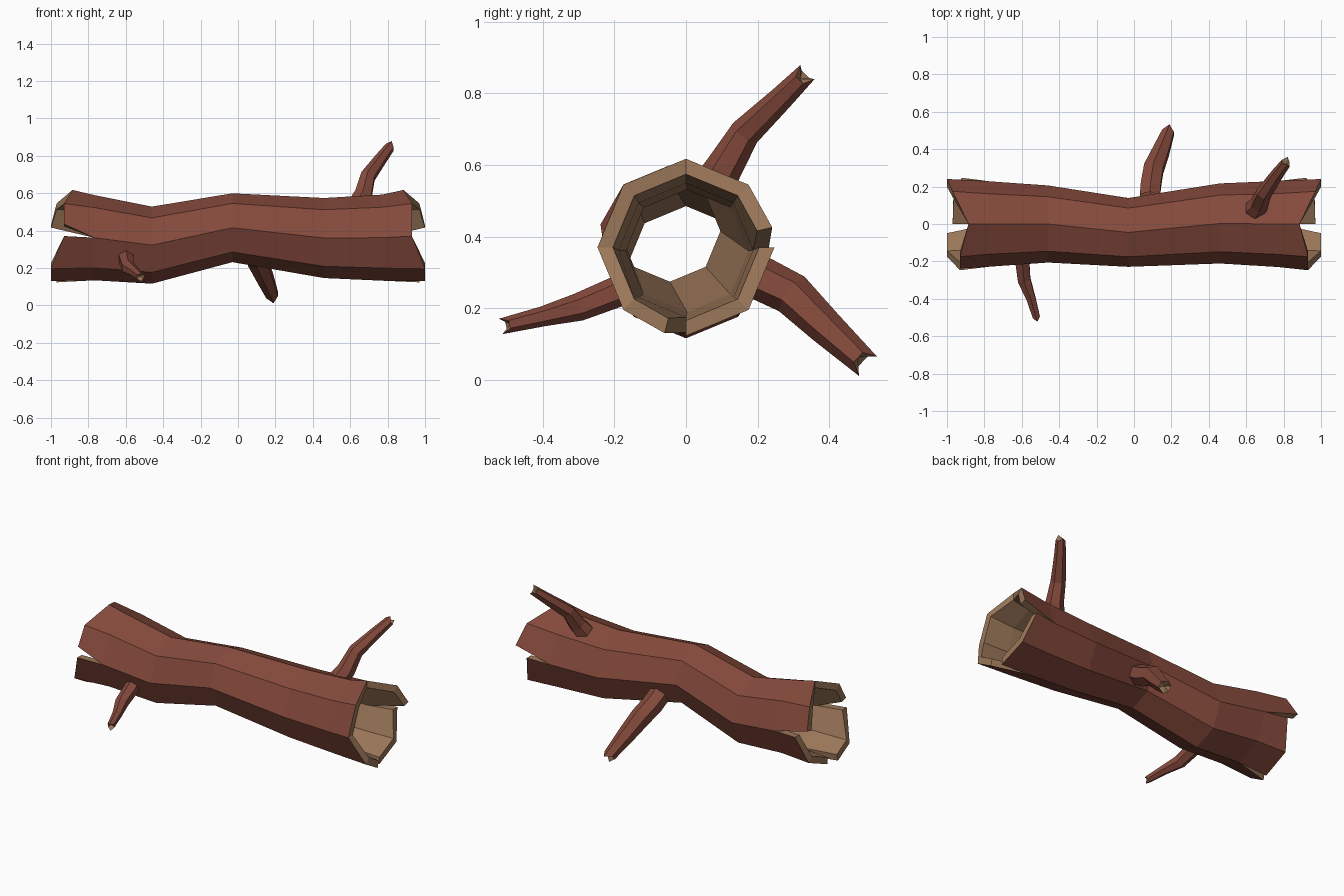
import bpy, bmesh
from math import sin, cos, radians, pi
from mathutils import Vector

if "Cube" in bpy.data.objects:
    bpy.data.objects.remove(bpy.data.objects["Cube"])


def material(name, rgb):
    m = bpy.data.materials.new(name)
    m.use_nodes = True
    m.diffuse_color = (*rgb, 1)
    m.node_tree.nodes["Principled BSDF"].inputs["Base Color"].default_value = (*rgb, 1)
    return m


MATS = [material("red brown bark", (0.235, 0.068, 0.045)),
        material("tan inner wood", (0.33, 0.185, 0.10))]
BARK, WOOD = 0, 1


def finish(bm, name):
    bmesh.ops.remove_doubles(bm, verts=bm.verts, dist=0.0005)
    bmesh.ops.recalc_face_normals(bm, faces=bm.faces)
    mesh = bpy.data.meshes.new(name)
    bm.to_mesh(mesh)
    bm.free()
    for m in MATS:
        mesh.materials.append(m)
    obj = bpy.data.objects.new(name, mesh)
    bpy.context.collection.objects.link(obj)
    return obj


# Hollow trunk: rings of (x, centre y, centre z, outer radius)
RINGS = [(-1, 0, 0.37, 0.247), (-0.77, 0, 0.362, 0.228), (-0.46, 0, 0.322, 0.206),
         (-0.03, -0.045, 0.415, 0.184), (0.46, 0.003, 0.36, 0.214),
         (0.77, 0, 0.362, 0.23), (1, 0, 0.37, 0.247)]
WALL = 0.043

# Planks between the cracks: (angle from back, end reach, crack shift left, crack shift right)
PLANKS = [
    [(0, 1.0, 13, 13), (45, 0.97, 0, 0), (90, 0.885, 0, 0),
     (135, 0.93, 0, 0), (180, 0.93, -15, 0)],
    [(180, 0.93, 0, 0), (225, 1.0, 0, 0), (270, 1.0, -14, -14)],
    [(270, 0.97, 0, 0), (315, 0.965, 0, 0), (360, 0.92, 0, 0)],
]


def trunk_point(ring, column, inset):
    x, cy, cz, r = RINGS[ring]
    angle, reach, left, right = column
    if ring == 0:
        x, angle = -reach, angle + left
    elif ring == len(RINGS) - 1:
        x, angle = reach, angle + right
    a = radians(angle)
    return Vector((x, cy + (r - inset) * cos(a), cz + (r - inset) * sin(a)))


bm = bmesh.new()


def quad(points, mat):
    verts = [bm.verts.new(p) for p in points]
    bm.faces.new(verts).material_index = mat


last = len(RINGS) - 1
for plank in PLANKS:
    for a, b in zip(plank, plank[1:]):
        for i in range(last):
            # Bark outside, bare wood inside
            for inset, mat in ((0, BARK), (WALL, WOOD)):
                quad([trunk_point(i, a, inset), trunk_point(i + 1, a, inset),
                      trunk_point(i + 1, b, inset), trunk_point(i, b, inset)], mat)
        # Broken end rim
        for i in (0, last):
            quad([trunk_point(i, a, 0), trunk_point(i, b, 0),
                  trunk_point(i, b, WALL), trunk_point(i, a, WALL)], WOOD)
    # Side walls of the cracks
    for c in (plank[0], plank[-1]):
        for i, j in ((0, 1), (last - 1, last)):
            quad([trunk_point(i, c, 0), trunk_point(j, c, 0),
                  trunk_point(j, c, WALL), trunk_point(i, c, WALL)], WOOD)
finish(bm, "hollow_trunk")


# Broken branches: hexagonal tubes along a bent path
def branch(name, path, radii, jag, turn=0.0, sides=6):
    bm = bmesh.new()
    pts = [Vector(p) for p in path]
    rows = []
    for i, (p, r) in enumerate(zip(pts, radii)):
        d = (pts[min(i + 1, len(pts) - 1)] - pts[max(i - 1, 0)]).normalized()
        u = d.cross(Vector((1, 0, 0))).normalized()
        v = d.cross(u)
        row = []
        for k in range(sides):
            a = 2 * pi * k / sides + turn
            q = p + r * (u * cos(a) + v * sin(a))
            if i == len(pts) - 1:
                q += d * jag * (1 if k % 3 == 0 else -0.6)
            row.append(bm.verts.new(q))
        rows.append(row)
    for lo, hi in zip(rows, rows[1:]):
        for k in range(sides):
            n = (k + 1) % sides
            bm.faces.new((lo[k], lo[n], hi[n], hi[k])).material_index = BARK
    # Splintered hollow tip
    core = bm.verts.new(pts[-1] - d * jag * 1.2)
    for k in range(sides):
        bm.faces.new((rows[-1][k], rows[-1][(k + 1) % sides], core)).material_index = WOOD
    return finish(bm, name)


branch("upper_branch",
       [(0.645, 0.075, 0.54), (0.67, 0.105, 0.59), (0.695, 0.165, 0.69),
        (0.765, 0.265, 0.785), (0.815, 0.33, 0.85)],
       [0.058, 0.052, 0.043, 0.034, 0.028], 0.014)
branch("rear_branch",
       [(0.085, 0.14, 0.325), (0.09, 0.205, 0.285), (0.105, 0.295, 0.24),
        (0.145, 0.39, 0.147), (0.185, 0.495, 0.05)],
       [0.062, 0.062, 0.06, 0.05, 0.037], 0.018)
branch("front_branch",
       [(-0.6, -0.15, 0.265), (-0.597, -0.2, 0.243), (-0.587, -0.3, 0.203),
        (-0.55, -0.4, 0.177), (-0.52, -0.505, 0.152)],
       [0.045, 0.043, 0.039, 0.028, 0.022], 0.013)
